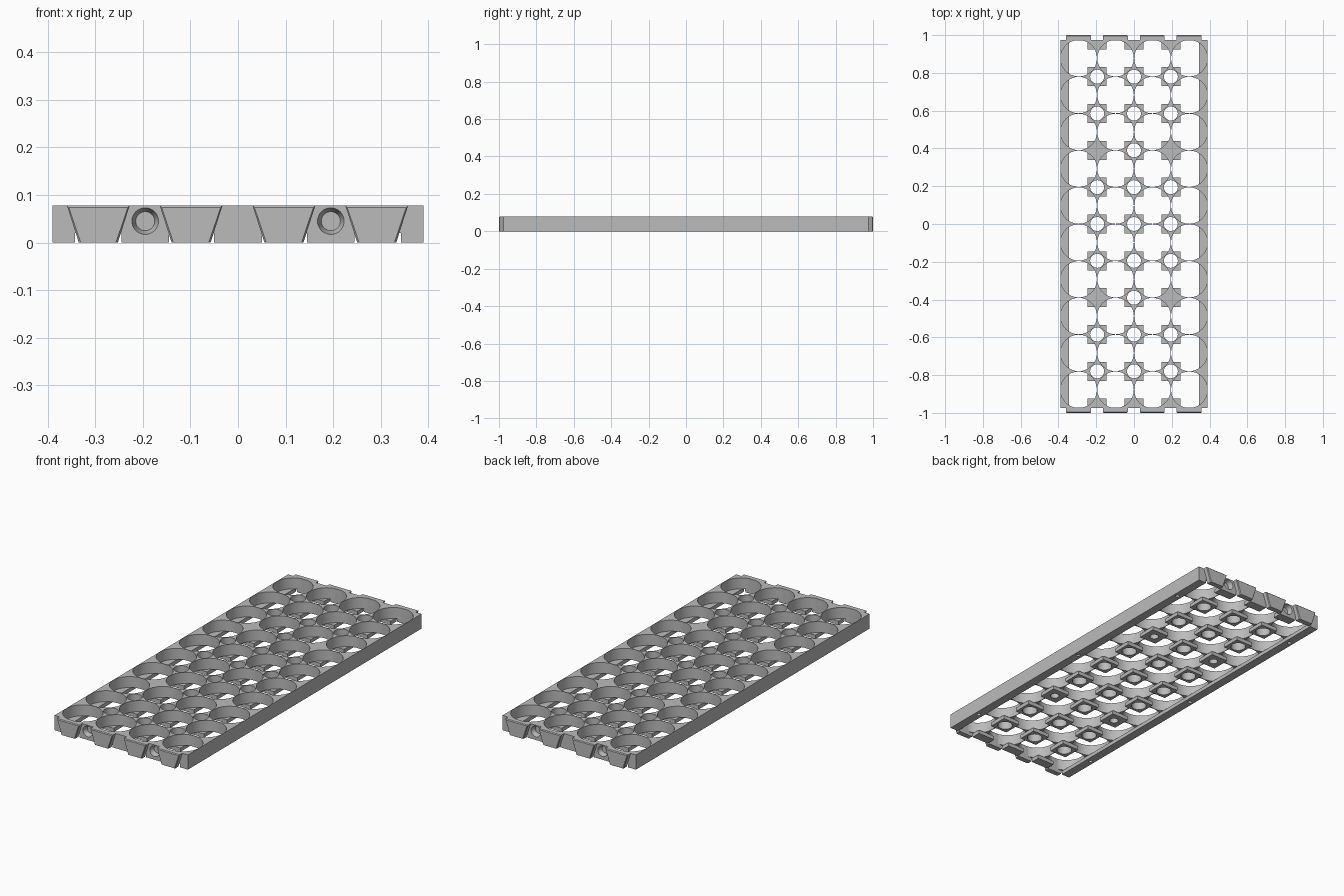
import bpy, bmesh, math
from mathutils import Matrix, Vector

if "Cube" in bpy.data.objects:
    bpy.data.objects.remove(bpy.data.objects["Cube"])

PITCH, COLS, ROWS = 0.195, 4, 10
HX, HY = PITCH * COLS / 2, PITCH * ROWS / 2
TOP, FLOOR = 0.078, 0.02

grey = bpy.data.materials.new("plain grey plastic")
grey.use_nodes = True
grey.diffuse_color = (0.5, 0.5, 0.5, 1)
grey.node_tree.nodes["Principled BSDF"].inputs["Base Color"].default_value = (0.5, 0.5, 0.5, 1)


def box(bm, x0, x1, y0, y1, z0, z1):
    size = Matrix.Diagonal((x1 - x0, y1 - y0, z1 - z0, 1))
    mid = Matrix.Translation(((x0 + x1) / 2, (y0 + y1) / 2, (z0 + z1) / 2))
    bmesh.ops.create_cube(bm, size=1, matrix=mid @ size)


def rod(bm, x, y, z0, z1, r, sides=32):
    bmesh.ops.create_cone(bm, cap_ends=True, segments=sides, radius1=r, radius2=r, depth=z1 - z0,
                          matrix=Matrix.Translation((x, y, (z0 + z1) / 2)))


def make(name, bm):
    mesh = bpy.data.meshes.new(name)
    bmesh.ops.recalc_face_normals(bm, faces=bm.faces)
    bm.to_mesh(mesh)
    bm.free()
    ob = bpy.data.objects.new(name, mesh)
    bpy.context.collection.objects.link(ob)
    mesh.materials.append(grey)
    return ob


def activate(ob):
    bpy.ops.object.select_all(action='DESELECT')
    ob.select_set(True)
    bpy.context.view_layer.objects.active = ob


def cut(ob, cutter):
    activate(ob)
    mod = ob.modifiers.new("cut", 'BOOLEAN')
    mod.operation, mod.solver, mod.object = 'DIFFERENCE', 'EXACT', cutter
    bpy.ops.object.modifier_apply(modifier=mod.name)


# cell grid: a slab with round cell pockets
bm = bmesh.new()
box(bm, -HX, HX, -HY, HY, FLOOR, TOP)
grid = make("cell_grid", bm)

bm = bmesh.new()
for i in range(COLS):
    for j in range(ROWS):
        rod(bm, -HX + PITCH * (i + 0.5), -HY + PITCH * (j + 0.5), -0.1, 0.2, 0.0963, 64)
cells = make("cell_cutter", bm)

# square support pads at the cell corners, halved at the ends
bm = bmesh.new()
for i in (-1, 0, 1):
    for j in range(ROWS + 1):
        y = -HY + PITCH * j
        box(bm, i * PITCH - 0.05, i * PITCH + 0.05,
            max(y - 0.05, -HY), min(y + 0.05, HY), 0, FLOOR)
pads = make("support_pads", bm)

# lips that hold the cells along both long sides
bm = bmesh.new()
for s in (-1, 1):
    x0, x1 = sorted((s * HX, s * (HX - 0.047)))
    box(bm, x0, x1, -HY, HY, 0, FLOOR)
lips = make("side_lips", bm)

# vent holes through the posts; four posts are blind from below
bm = bmesh.new()
for i in (-1, 0, 1):
    for j in range(1, ROWS):
        if i and j in (3, 7):
            rod(bm, i * PITCH, -HY + PITCH * j, -0.1, 0.05, 0.022)
        else:
            rod(bm, i * PITCH, -HY + PITCH * j, -0.1, 0.2, 0.037)
vents = make("vent_cutter", bm)

# small sockets under the side lips
bm = bmesh.new()
for s in (-1, 1):
    for y in (-4 * PITCH, 0, 4 * PITCH):
        rod(bm, s * (HX - 0.022), y, -0.1, 0.015, 0.01, 16)
sockets = make("socket_cutter", bm)

# stepped round sockets in both end faces
bm = bmesh.new()
for s in (-1, 1):
    for x in (-PITCH, PITCH):
        bmesh.ops.create_cone(
            bm, cap_ends=True, segments=32, radius1=0.036, radius2=0.02, depth=0.05,
            matrix=Matrix.Translation((x, s * HY, 0.045)) @ Matrix.Rotation(s * math.pi / 2, 4, 'X'))
ends = make("end_cutter", bm)

cut(grid, cells)
cut(grid, vents)
cut(grid, ends)
cut(pads, vents)
cut(pads, ends)
cut(lips, sockets)
for c in (cells, vents, sockets, ends):
    bpy.data.objects.remove(c)

# tapered interlocking tabs on both ends, with a small chamfer
bm = bmesh.new()
c = 0.004
for s in (-1, 1):
    for i in range(COLS):
        x = -HX + PITCH * (i + 0.5) - 0.001
        rings = []
        for y, inset in ((HY - 0.003, 0), (1 - c, 0), (1, c)):
            profile = ((-0.041 + inset, 0), (0.041 - inset, 0),
                       (0.066 - inset, TOP - inset), (-0.066 + inset, TOP - inset))
            rings.append([bm.verts.new((x + px, s * y, z)) for px, z in profile])
        bm.faces.new(rings[0])
        bm.faces.new(rings[-1])
        for a, b in zip(rings, rings[1:]):
            for k in range(4):
                n = (k + 1) % 4
                bm.faces.new((a[k], a[n], b[n], b[k]))
tabs = make("end_tabs", bm)

for ob in (grid, pads, lips, tabs):
    activate(ob)
    bpy.ops.object.shade_smooth_by_angle(angle=math.radians(30))
